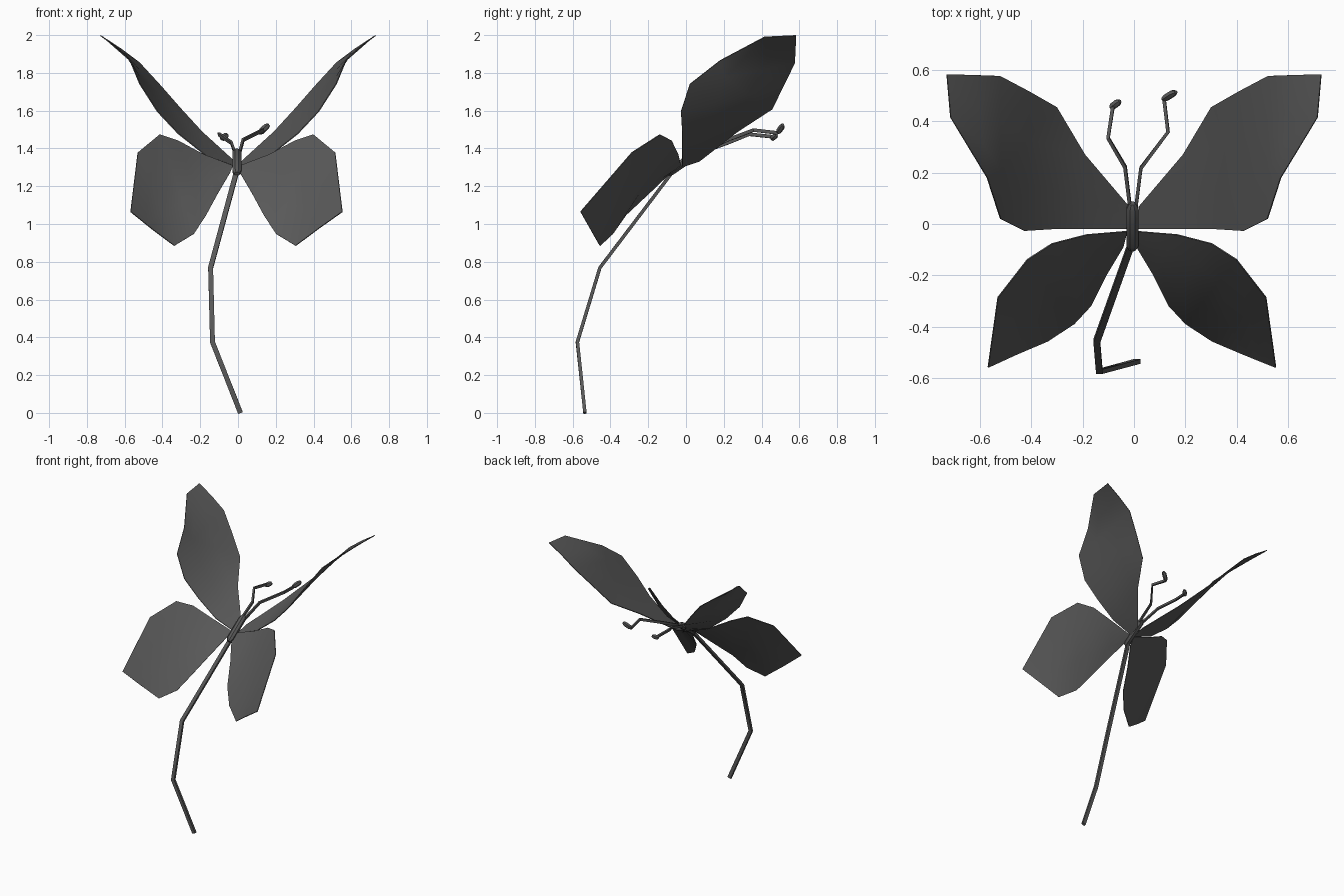
import bpy, bmesh, math
from mathutils import Vector

if "Cube" in bpy.data.objects:
    bpy.data.objects.remove(bpy.data.objects["Cube"])

grey = bpy.data.materials.new("dark_grey")
grey.diffuse_color = (0.1, 0.1, 0.1, 1)
grey.use_nodes = True
grey.node_tree.nodes["Principled BSDF"].inputs["Base Color"].default_value = grey.diffuse_color


def finish(name, bm, angle=40):
    me = bpy.data.meshes.new(name)
    bm.to_mesh(me)
    bm.free()
    me.materials.append(grey)
    ob = bpy.data.objects.new(name, me)
    bpy.context.collection.objects.link(ob)
    bpy.ops.object.select_all(action='DESELECT')
    ob.select_set(True)
    bpy.context.view_layer.objects.active = ob
    bpy.ops.object.shade_smooth_by_angle(angle=math.radians(angle))
    return ob


def wing(name, lead, trail, side, lead_shift=0.0, trail_shift=0.0):
    """Thin sheet lofted between a leading and a trailing edge."""
    bm = bmesh.new()
    rows = []
    for a, b in zip(lead, trail):
        a = Vector((a[0] * side + lead_shift, a[1], a[2]))
        b = Vector((b[0] * side + trail_shift, b[1], b[2]))
        rows.append([bm.verts.new(a.lerp(b, t / 3)) for t in range(4)])
    for r, s in zip(rows, rows[1:]):
        for i in range(3):
            bm.faces.new((r[i], r[i + 1], s[i + 1], s[i]))
    bmesh.ops.recalc_face_normals(bm, faces=bm.faces)
    bmesh.ops.solidify(bm, geom=bm.faces[:], thickness=0.005)
    bmesh.ops.recalc_face_normals(bm, faces=bm.faces)
    finish(name, bm)


def tube(name, path, widths, depths, sides=4, across=(1, 0, 0)):
    """Sweep a polygon section along a path."""
    pts = [Vector(p) for p in path]
    bm = bmesh.new()
    rings = []
    for i, p in enumerate(pts):
        d0 = (p - pts[max(i - 1, 0)]).normalized()
        d1 = (pts[min(i + 1, len(pts) - 1)] - p).normalized()
        t = (d0 + d1).normalized()
        v = t.cross(Vector(across)).normalized()
        u = v.cross(t)
        k = 1 / math.cos(math.pi / sides)
        ring = []
        for j in range(sides):
            a = 2 * math.pi * (j + 0.5) / sides
            ring.append(bm.verts.new(p + u * widths[i] / 2 * k * math.cos(a)
                                     + v * depths[i] / 2 * k * math.sin(a)))
        rings.append(ring)
    for r, s in zip(rings, rings[1:]):
        for j in range(sides):
            n = (j + 1) % sides
            bm.faces.new((r[j], r[n], s[n], s[j]))
    bm.faces.new(rings[0])
    bm.faces.new(rings[-1])
    bmesh.ops.recalc_face_normals(bm, faces=bm.faces)
    finish(name, bm, 30)


# Wings, left and right
front_lead = [(.02, .07, 1.335), (.19, .27, 1.49), (.30, .455, 1.61), (.405, .515, 1.73),
              (.52, .576, 1.855), (.62, .58, 1.93), (.728, .583, 2.0)]
front_trail = [(.01, -.02, 1.305), (.17, -.02, 1.365), (.315, -.02, 1.48), (.425, -.027, 1.597),
               (.518, .02, 1.742), (.57, .18, 1.867), (.713, .415, 1.992)]
rear_lead = [(.018, -.03, 1.31), (.175, -.043, 1.37), (.31, -.078, 1.443), (.406, -.14, 1.475),
             (.521, -.288, 1.38), (.559, -.56, 1.066)]
rear_trail = [(.025, -.09, 1.275), (.088, -.195, 1.167), (.151, -.32, 1.05), (.216, -.39, .95),
              (.32, -.458, .886), (.44, -.509, .976)]
for side, label in ((1, "right"), (-1, "left")):
    wing("front_wing_" + label, front_lead, front_trail, side)
    wing("rear_wing_" + label, rear_lead, rear_trail, side, -.008, -.016)

# Body
tube("body", [(-.006, -.1, 1.265), (-.006, -.08, 1.279), (-.006, .06, 1.376), (-.006, .08, 1.39)],
     [.026, .048, .048, .026], [.024, .044, .044, .024], sides=8)

# Bent support stem
tube("stem", [(-.004, -.06, 1.29), (-.145, -.456, .768), (-.135, -.575, .375), (.013, -.535, 0)],
     [.026] * 4, [.018] * 4)

# Antennae with flat end pads
antennae = {
    "right": [(.008, .07, 1.375), (.027, .218, 1.445), (.1325, .358, 1.497), (.117, .487, 1.482)],
    "left": [(-.016, .07, 1.375), (-.035, .222, 1.43), (-.101, .335, 1.475), (-.082, .458, 1.462)]}
pads = {"right": [(.112, .485, 1.485), (.125, .492, 1.492), (.15, .508, 1.515), (.163, .513, 1.525)],
        "left": [(-.09, .452, 1.452), (-.082, .459, 1.456), (-.064, .473, 1.466), (-.055, .479, 1.472)]}
for label in antennae:
    tube("antenna_" + label, antennae[label], [.013] * 4, [.018] * 4, across=(1, 0, .1))
    tube("antenna_pad_" + label, pads[label], [.014, .026, .026, .014], [.018, .03, .03, .018],
         sides=6, across=(-.4, 1, 0))
